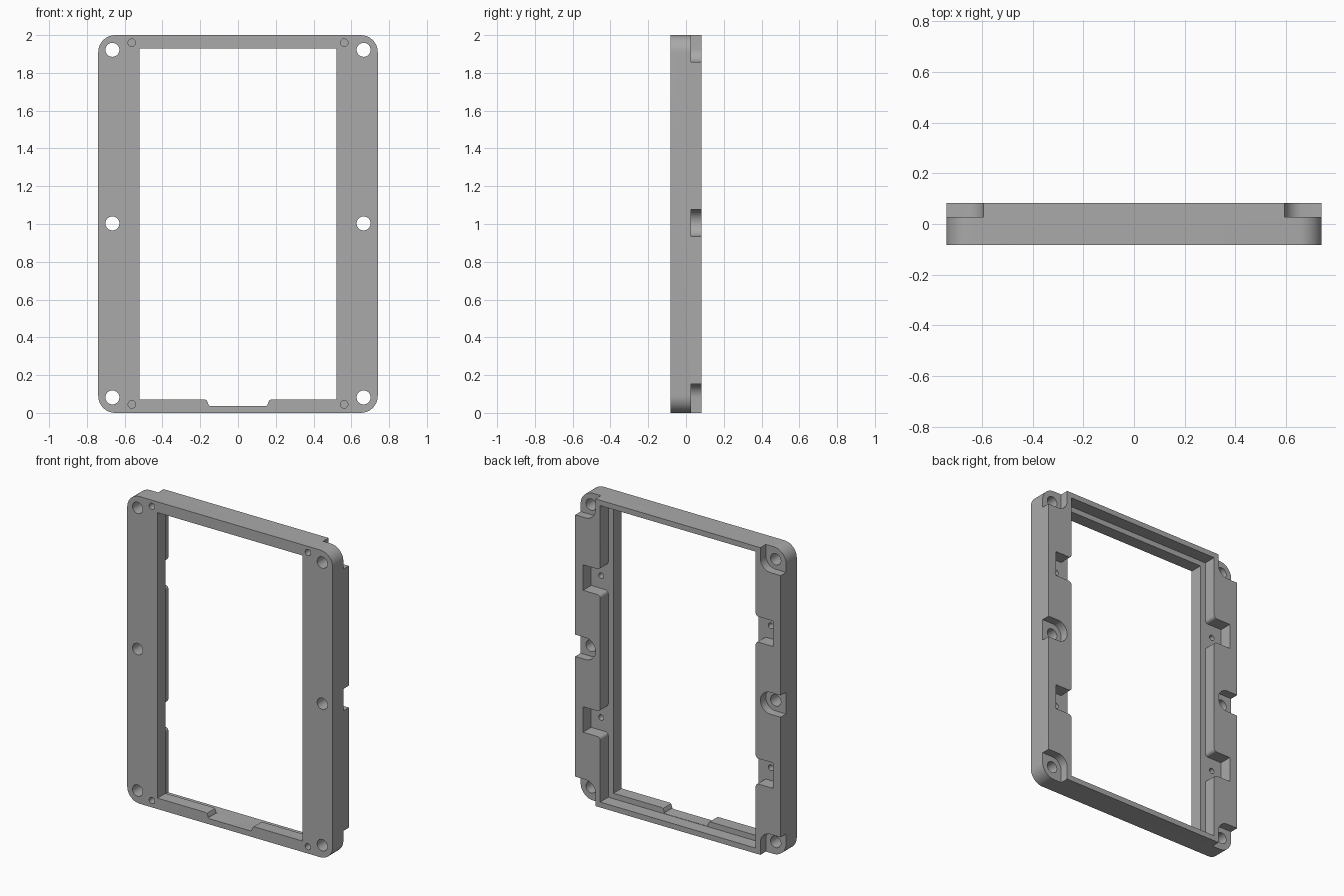
import bpy
import bmesh
from math import cos, sin, radians

default = bpy.data.objects.get("Cube")
if default:
    bpy.data.objects.remove(default, do_unlink=True)

HALF_W, HEIGHT, HALF_D = 0.74, 2.0, 0.083
HOLE_X = 0.665

grey = bpy.data.materials.new("plain grey")
grey.use_nodes = True
colour = (0.4, 0.4, 0.4, 1)
grey.diffuse_color = colour
grey.node_tree.nodes["Principled BSDF"].inputs["Base Color"].default_value = colour


def arc(cx, cz, r, start, end, steps=10):
    """Points along an arc in the x-z plane, angles in degrees."""
    angles = [radians(start + (end - start) * i / steps) for i in range(steps + 1)]
    return [(cx + r * cos(a), cz + r * sin(a)) for a in angles]


def circle(cx, cz, r):
    return arc(cx, cz, r, 0, 360, 32)[:-1]


def prism(name, outline, y0, y1):
    """Extrude an x-z outline from y0 to y1."""
    bm = bmesh.new()
    face = bm.faces.new([bm.verts.new((x, y0, z)) for x, z in outline])
    moved = bmesh.ops.extrude_face_region(bm, geom=[face])["geom"]
    verts = [v for v in moved if isinstance(v, bmesh.types.BMVert)]
    bmesh.ops.translate(bm, verts=verts, vec=(0, y1 - y0, 0))
    bmesh.ops.recalc_face_normals(bm, faces=bm.faces)
    mesh = bpy.data.meshes.new(name)
    bm.to_mesh(mesh)
    bm.free()
    mesh.materials.append(grey)
    obj = bpy.data.objects.new(name, mesh)
    bpy.context.collection.objects.link(obj)
    return obj


def mirrored(points):
    return [(-x, z) for x, z in reversed(points)]


# Rounded outer block
R = 0.09
right = (arc(HALF_W - R, R, R, -90, 0)
         + arc(HALF_W - R, HEIGHT - R, R, 0, 90))
bezel_frame = prism("bezel_frame", right + mirrored(right), -HALF_D, HALF_D)
bpy.context.view_layer.objects.active = bezel_frame
bezel_frame.select_set(True)


def cut(outline, y0, y1):
    """Subtract a prism from the frame."""
    cutter = prism("cutter", outline, y0, y1)
    cutter.hide_render = True
    mod = bezel_frame.modifiers.new("cut", "BOOLEAN")
    mod.operation = "DIFFERENCE"
    mod.solver = "EXACT"
    mod.object = cutter
    bpy.ops.object.modifier_apply(modifier=mod.name)
    bpy.data.objects.remove(cutter, do_unlink=True)


# Front window with the shallow notch in its lower lip
right = [(0.148, 0.037), (0.156, 0.041), (0.161, 0.058), (0.166, 0.067),
         (0.176, 0.071), (0.522, 0.071), (0.522, 1.93)]
cut(right + mirrored(right), -0.2, 0.2)

# Rear recess, with two clip pockets opening off each side
EDGE, POCKET_X, POCKET_H, FLARE = 0.56, 0.683, 0.083, 0.02
CLIP_Z = (0.54, 1.464)
right = [(EDGE, 0.035)]
for z in CLIP_Z:
    low, high = z - POCKET_H, z + POCKET_H
    right += arc(EDGE + FLARE, low - FLARE, FLARE, 180, 90, 6)
    right += [(POCKET_X, low), (POCKET_X, high)]
    right += arc(EDGE + FLARE, high + FLARE, FLARE, 270, 180, 6)
right.append((EDGE, 1.965))
cut(right + mirrored(right), 0, 0.2)

# Screw seats: half-round at mid height, open on two sides at the corners
SEAT_R, SEAT_Y, OUT = 0.071, 0.027, 0.9
low_seat = (arc(HOLE_X, 0.082, SEAT_R, 180, 90)
            + [(OUT, 0.082 + SEAT_R), (OUT, -0.2), (HOLE_X - SEAT_R, -0.2)])
mid_seat = (arc(HOLE_X, 1.006, SEAT_R, 270, 90, 20)
            + [(OUT, 1.006 + SEAT_R), (OUT, 1.006 - SEAT_R)])
top_seat = [(x, 2.01 - z) for x, z in reversed(low_seat)]
for seat in (low_seat, mid_seat, top_seat):
    cut(seat, SEAT_Y, 0.2)
    cut(mirrored(seat), SEAT_Y, 0.2)

for side in (-1, 1):
    # Through holes for screws
    for z in (0.082, 1.003, 1.922):
        cut(circle(side * HOLE_X, z, 0.037), -0.2, 0.2)
    # Small blind holes in the front corners
    for z in (0.045, 1.96):
        cut(circle(side * 0.562, z, 0.02), -0.2, -0.03)
    # Small blind holes in the clip pockets
    for z in CLIP_Z:
        cut(circle(side * 0.611, z, 0.018), -0.05, 0.06)

bpy.ops.object.shade_smooth_by_angle(angle=radians(30))
